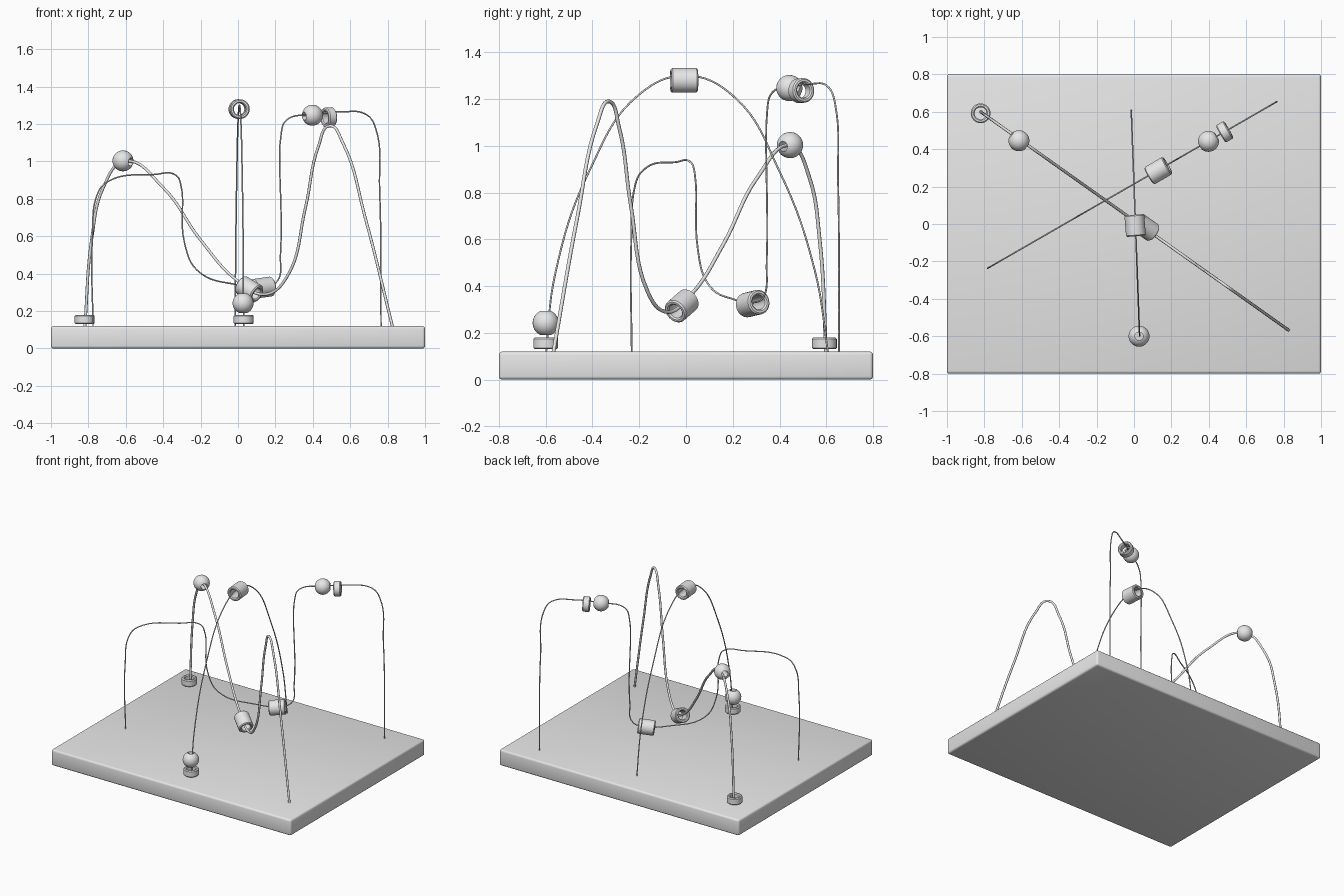
import bpy, bmesh, math
from mathutils import Vector

cube = bpy.data.objects.get("Cube")
if cube:
    bpy.data.objects.remove(cube, do_unlink=True)

grey = bpy.data.materials.new("light grey")
grey.use_nodes = True
colour = (0.8, 0.8, 0.8, 1)
grey.diffuse_color = colour
grey.node_tree.nodes["Principled BSDF"].inputs["Base Color"].default_value = colour


def link(name, data):
    obj = bpy.data.objects.new(name, data)
    bpy.context.collection.objects.link(obj)
    data.materials.append(grey)
    return obj


def smooth(obj, degrees):
    bpy.ops.object.select_all(action='DESELECT')
    obj.select_set(True)
    bpy.context.view_layer.objects.active = obj
    bpy.ops.object.shade_smooth_by_angle(angle=math.radians(degrees))


def wire(name, start, end, along, profile, radius):
    """Wire bent in the upright plane through start and end.
    Profile pairs are (coordinate on the 'along' axis, height)."""
    start, end = Vector(start), Vector(end)
    curve = bpy.data.curves.new(name, 'CURVE')
    curve.dimensions = '3D'
    curve.bevel_depth = radius
    curve.bevel_resolution = 2
    curve.resolution_u = 8
    curve.use_fill_caps = True
    spline = curve.splines.new('BEZIER')
    spline.bezier_points.add(len(profile) - 1)
    for point, (c, z) in zip(spline.bezier_points, profile):
        t = (c - start[along]) / (end[along] - start[along])
        x, y = start.lerp(end, t)
        point.co = (x, y, z)
        point.handle_left_type = point.handle_right_type = 'AUTO'
    return link(name, curve)


def bead(name, outline, centre, axis):
    """Turn a closed (radius, height) outline about its axis."""
    bm = bmesh.new()
    steps = 28
    rings = []
    for i in range(steps):
        a = math.tau * i / steps
        rings.append([bm.verts.new((r * math.cos(a), r * math.sin(a), z)) for r, z in outline])
    for i, ring in enumerate(rings):
        after = rings[(i + 1) % steps]
        for j in range(len(outline)):
            k = (j + 1) % len(outline)
            bm.faces.new((ring[j], after[j], after[k], ring[k]))
    bmesh.ops.recalc_face_normals(bm, faces=bm.faces)
    mesh = bpy.data.meshes.new(name)
    bm.to_mesh(mesh)
    bm.free()
    obj = link(name, mesh)
    obj.location = centre
    obj.rotation_euler = Vector(axis).to_track_quat('Z', 'Y').to_euler()
    smooth(obj, 35)


def tube(length, radius=0.053, hole=0.032, b=0.006):
    h = length / 2
    return [(hole, -h + b), (hole + b, -h), (radius - b, -h), (radius, -h + b),
            (radius, h - b), (radius - b, h), (hole + b, h), (hole, h - b)]


def ball(radius=0.056, hole=0.022, steps=14):
    limit = math.acos(hole / radius)
    angles = [limit * (2 * i / steps - 1) for i in range(steps + 1)]
    return [(radius * math.cos(a), radius * math.sin(a)) for a in angles]


# Base board with softened edges
bm = bmesh.new()
bmesh.ops.create_cube(bm, size=1)
bmesh.ops.scale(bm, vec=(2, 1.6, 0.12), verts=bm.verts)
bmesh.ops.bevel(bm, geom=bm.edges[:], offset=0.014, segments=3, profile=0.5, affect='EDGES')
mesh = bpy.data.meshes.new("base_board")
bm.to_mesh(mesh)
bm.free()
base = link("base_board", mesh)
base.location.z = 0.06
smooth(base, 40)

# Single tall arch
wire("arch_wire", (0.03, -0.6), (-0.015, 0.61), 1,
     [(-0.6, 0.1), (-0.56, 0.45), (-0.41, 0.9), (-0.2, 1.22), (0, 1.3),
      (0.2, 1.215), (0.4, 0.89), (0.55, 0.47), (0.61, 0.1)], 0.004)

# Wave with two rounded peaks
wire("wave_wire", (-0.82, 0.6), (0.83, -0.57), 0,
     [(-0.82, 0.1), (-0.78, 0.6), (-0.72, 0.86), (-0.61, 1.0), (-0.4, 0.86),
      (-0.2, 0.58), (0, 0.36), (0.15, 0.29), (0.26, 0.38), (0.36, 0.75),
      (0.43, 1.08), (0.49, 1.19), (0.56, 1.1), (0.68, 0.7), (0.83, 0.1)], 0.008)

# Squared steps, low then high
wire("step_wire", (-0.78, -0.235), (0.765, 0.655), 0,
     [(-0.775, 0.1), (-0.778, 0.6), (-0.75, 0.83), (-0.7, 0.89), (-0.45, 0.93),
      (-0.33, 0.925), (-0.307, 0.88), (-0.285, 0.56), (-0.22, 0.42), (0, 0.34),
      (0.13, 0.33), (0.21, 0.36), (0.227, 0.5), (0.231, 1.15), (0.255, 1.217),
      (0.4, 1.25), (0.55, 1.265), (0.69, 1.248), (0.735, 1.18), (0.757, 0.85),
      (0.765, 0.1)], 0.004)

# Beads threaded on the wires
up = (0, 0, 1)
bead("arch_ball", ball(), (0.027, -0.6, 0.242), up)
bead("arch_ring", tube(0.05), (0.03, -0.6, 0.155), up)
bead("arch_cylinder", tube(0.115), (0.006, -0.008, 1.28), (-0.08, 1, 0))
bead("wave_ball", ball(), (-0.615, 0.445, 1.003), (0.8, -0.57, -0.1))
bead("wave_ring", tube(0.05), (-0.82, 0.592, 0.155), up)
bead("wave_cylinder", tube(0.115), (0.06, -0.018, 0.315), (0.82, -0.57, -0.5))
bead("step_cylinder", tube(0.115), (0.13, 0.285, 0.325), (0.86, 0.5, 0.12))
bead("step_ball", ball(), (0.398, 0.442, 1.247), (0.86, 0.5, 0.1))
bead("step_ring", tube(0.05), (0.485, 0.493, 1.236), (0.86, 0.5, 0.05))
